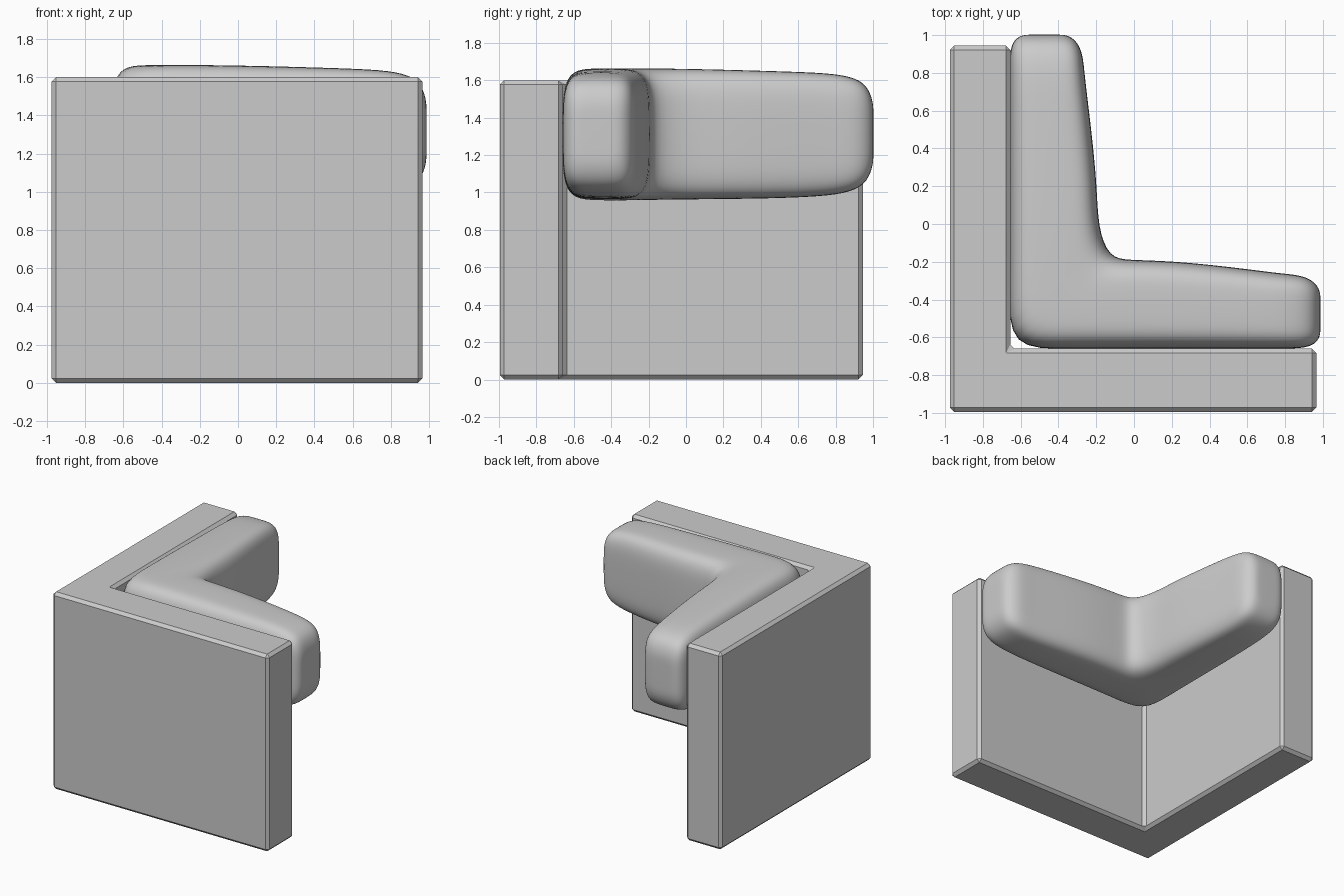
import bpy, bmesh
from math import sin, cos, pi, copysign

if "Cube" in bpy.data.objects:
    bpy.data.objects.remove(bpy.data.objects["Cube"])


def make_object(name, bm):
    bmesh.ops.recalc_face_normals(bm, faces=bm.faces)
    mesh = bpy.data.meshes.new(name)
    bm.to_mesh(mesh)
    bm.free()
    ob = bpy.data.objects.new(name, mesh)
    bpy.context.collection.objects.link(ob)
    return ob


# Corner back frame: extruded L profile with chamfered edges
profile = [(-.975, -.995), (.965, -.995), (.965, -.66), (-.655, -.66), (-.655, .945), (-.975, .945)]
bm = bmesh.new()
base = bm.faces.new([bm.verts.new((x, y, 0)) for x, y in profile])
ext = bmesh.ops.extrude_face_region(bm, geom=[base])
bmesh.ops.translate(bm, vec=(0, 0, 1.6),
                    verts=[v for v in ext["geom"] if isinstance(v, bmesh.types.BMVert)])
frame = make_object("back_frame", bm)
bev = frame.modifiers.new("chamfer", "BEVEL")
bev.width = .023
bev.segments = 1

# Corner cushion: rounded sections swept along one arm, then the other.
# Station: outer side (along, across), inner side (along, across), z low, z high
arm = [
    (-.35, -.66, -.02, -.19, .96, 1.665),
    (.05, -.66, .2, -.195, .963, 1.66),
    (.45, -.66, .5, -.225, .967, 1.65),
    (.76, -.66, .76, -.26, .98, 1.64),
    (.89, -.66, .89, -.27, 1.01, 1.615),
    (.955, -.64, .955, -.305, 1.06, 1.57),
    (.985, -.60, .985, -.35, 1.14, 1.49),
]
corner = (-.665, -.665, -.13, -.18, .955, 1.665)


def swapped(s, shift=.015):
    a, b, c, d, lo, hi = s
    grow = shift if a > .5 else 0
    return (b, a + grow, d, c + grow, lo, hi)


stations = [swapped(s) for s in reversed(arm)] + [corner] + arm
SIDES, POWER = 28, 2 / 4.5


def rounded(t):
    return copysign(abs(t) ** POWER, t)


bm = bmesh.new()
rings = []
for ax, ay, bx, by, lo, hi in stations:
    ring = []
    for k in range(SIDES):
        ang = 2 * pi * (k + .5) / SIDES
        u = (rounded(cos(ang)) + 1) / 2
        w = (rounded(sin(ang)) + 1) / 2
        ring.append(bm.verts.new((ax + (bx - ax) * u, ay + (by - ay) * u, lo + (hi - lo) * w)))
    rings.append(ring)
for r, s in zip(rings, rings[1:]):
    for k in range(SIDES):
        n = (k + 1) % SIDES
        bm.faces.new((r[k], r[n], s[n], s[k]))

# Softly domed cushion ends
for ring, offset in ((rings[0], (0, .003, 0)), (rings[-1], (.003, 0, 0))):
    centre = sum((v.co for v in ring), ring[0].co * 0) / SIDES
    inner = [bm.verts.new(centre + (v.co - centre) * .6) for v in ring]
    bmesh.ops.translate(bm, verts=inner, vec=offset)
    for k in range(SIDES):
        n = (k + 1) % SIDES
        bm.faces.new((ring[k], ring[n], inner[n], inner[k]))
    bm.faces.new(inner)
cushion = make_object("corner_cushion", bm)
for poly in cushion.data.polygons:
    poly.use_smooth = True
sub = cushion.modifiers.new("soften", "SUBSURF")
sub.levels = sub.render_levels = 2
